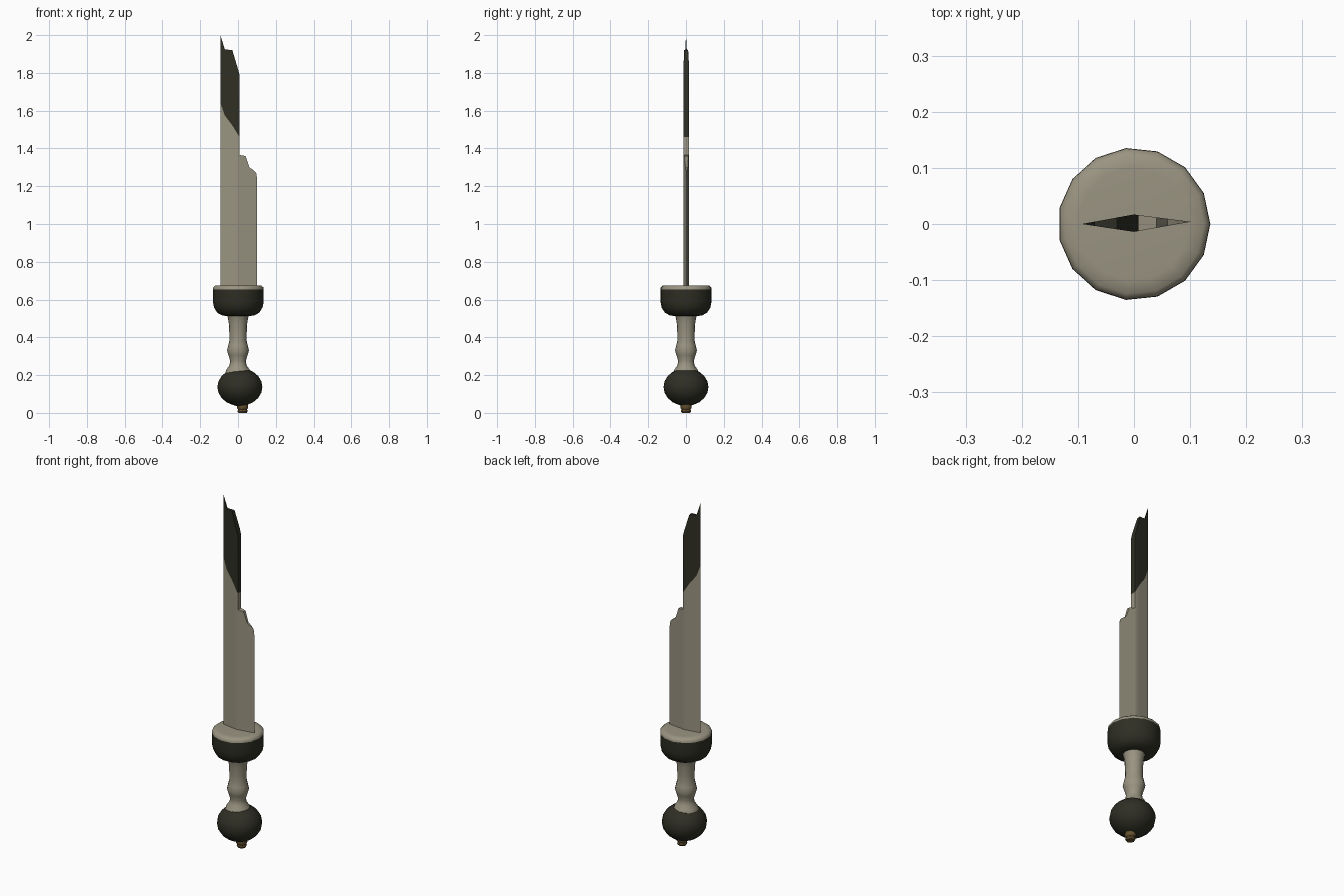
import bpy, bmesh, math

if "Cube" in bpy.data.objects:
    bpy.data.objects.remove(bpy.data.objects["Cube"])


def material(name, rgb):
    m = bpy.data.materials.new(name)
    m.diffuse_color = (*rgb, 1)
    m.use_nodes = True
    m.node_tree.nodes["Principled BSDF"].inputs["Base Color"].default_value = m.diffuse_color
    return m


PALE = material("pale bone", (0.32, 0.295, 0.22))
DARK = material("dark iron", (0.028, 0.028, 0.018))
BRASS = material("old brass", (0.14, 0.09, 0.03))


def finish(name, bm, mats, angle=40):
    bmesh.ops.remove_doubles(bm, verts=bm.verts, dist=0.0005)
    bmesh.ops.recalc_face_normals(bm, faces=bm.faces)
    me = bpy.data.meshes.new(name)
    bm.to_mesh(me)
    bm.free()
    ob = bpy.data.objects.new(name, me)
    bpy.context.collection.objects.link(ob)
    for m in mats:
        me.materials.append(m)
    bpy.ops.object.select_all(action='DESELECT')
    ob.select_set(True)
    bpy.context.view_layer.objects.active = ob
    bpy.ops.object.shade_smooth_by_angle(angle=math.radians(angle))
    return ob


def lathe(name, profile, mat, sides=16, cx=0.0, angle=40):
    """Closed turned part from (radius, z) points."""
    bm = bmesh.new()
    rings = [[bm.verts.new((cx + r * math.cos(2 * math.pi * i / sides),
                            r * math.sin(2 * math.pi * i / sides), z))
              for i in range(sides)] for r, z in profile]
    for a, b in zip(rings, rings[1:]):
        for i in range(sides):
            j = (i + 1) % sides
            bm.faces.new((a[i], a[j], b[j], b[i]))
    bm.faces.new(rings[0])
    bm.faces.new(rings[-1])
    return finish(name, bm, [mat], angle)


# Pommel end cap, ball pommel and swelling grip
lathe("pommel_cap", [(0.022, 0.0), (0.027, 0.008), (0.024, 0.018), (0.03, 0.026),
                     (0.028, 0.05)], BRASS, 8, 0.024)
ball = [(max(0.02, 0.119 * math.sin(math.pi * k / 10)),
         0.137 - 0.1 * math.cos(math.pi * k / 10)) for k in range(11)]
lathe("pommel", ball, DARK, 16, 0.01)
lathe("grip", [(0.066, 0.215), (0.06, 0.232), (0.046, 0.25), (0.041, 0.275),
               (0.05, 0.305), (0.058, 0.33), (0.052, 0.355), (0.045, 0.385),
               (0.046, 0.42), (0.048, 0.47), (0.054, 0.505), (0.062, 0.525)], PALE)

# Rounded hand guard with a pale plate on top
lathe("guard", [(0.055, 0.512), (0.085, 0.516), (0.112, 0.53), (0.13, 0.558),
                (0.136, 0.59), (0.136, 0.653)], DARK, 15)
lathe("guard_plate", [(0.136, 0.652), (0.135, 0.664), (0.125, 0.673), (0.1, 0.675)],
      PALE, 15, angle=60)

# Broken blade: outline of the top edge, left to right
LEFT, RIGHT, STEP, BASE = -0.093, 0.101, 0.008, 0.66
outline = [(LEFT, 2.0), (-0.07, 1.925), (-0.03, 1.92), (0.0, 1.82), (STEP, 1.79),
           (STEP, 1.46), (STEP, 1.365), (0.04, 1.36), (0.06, 1.30), (0.085, 1.283),
           (0.096, 1.27), (RIGHT, 1.24)]


def half_y(x, side):
    """Diamond cross-section with its ridge at x = 0."""
    t = x / LEFT if x < 0 else x / RIGHT
    edge = 0.004 * max(0, x) / RIGHT
    return edge + (1 - t) * (0.017 if side > 0 else -0.014)


def stain_z(x):
    """Lower limit of the dark upper part."""
    pts = [(LEFT, 1.64), (-0.07, 1.575), (-0.03, 1.522), (STEP, 1.46)]
    for (x0, z0), (x1, z1) in zip(pts, pts[1:]):
        if x <= x1 + 1e-6:
            return z0 + (z1 - z0) * (x - x0) / (x1 - x0)
    return 9


bm = bmesh.new()


def add_face(points, mat):
    unique = []
    for p in points:
        if all(math.dist(p, q) > 1e-5 for q in unique):
            unique.append(p)
    if len(unique) > 2:
        bm.faces.new([bm.verts.new(p) for p in unique]).material_index = mat


for (x0, z0), (x1, z1) in zip(outline, outline[1:]):
    upper = x1 <= STEP and min(z0, z1) > 1.4
    # broken edge
    add_face([(x0, half_y(x0, -1), z0), (x1, half_y(x1, -1), z1),
              (x1, half_y(x1, 1), z1), (x0, half_y(x0, 1), z0)], int(upper))
    if x1 - x0 < 1e-6:
        continue
    # front and back strips, split where the dark part begins
    if upper:
        la, lb = [BASE, 1.365, stain_z(x0), z0], [BASE, 1.365, stain_z(x1), z1]
    else:
        la, lb = [BASE, z0], [BASE, z1]
    for side in (-1, 1):
        ya, yb = half_y(x0, side), half_y(x1, side)
        for k in range(len(la) - 1):
            add_face([(x0, ya, la[k]), (x1, yb, lb[k]),
                      (x1, yb, lb[k + 1]), (x0, ya, la[k + 1])], int(k == 2))
    add_face([(x0, half_y(x0, -1), BASE), (x0, half_y(x0, 1), BASE),
              (x1, half_y(x1, 1), BASE), (x1, half_y(x1, -1), BASE)], 0)
finish("broken_blade", bm, [PALE, DARK], 30)
